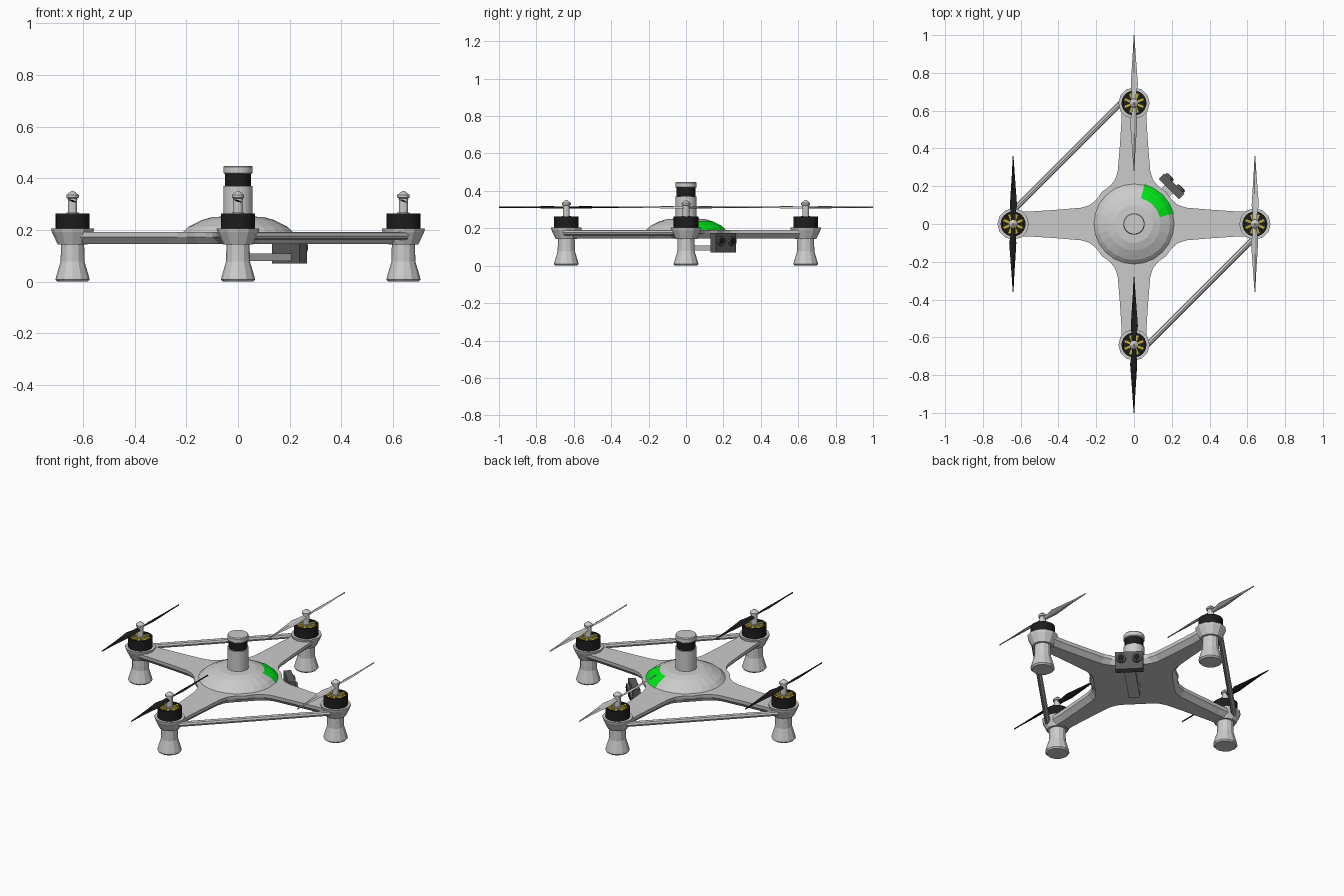
import bpy, bmesh, math
from mathutils import Vector, Matrix

if "Cube" in bpy.data.objects:
    bpy.data.objects.remove(bpy.data.objects["Cube"])


def material(name, rgb):
    m = bpy.data.materials.new(name)
    m.diffuse_color = (*rgb, 1)
    m.use_nodes = True
    m.node_tree.nodes["Principled BSDF"].inputs["Base Color"].default_value = m.diffuse_color
    return m


BLACK = material("black", (0.012, 0.012, 0.012))
YELLOW = material("copper_yellow", (0.55, 0.42, 0.03))
GREEN = material("green", (0.0, 0.8, 0.01))
DARK = material("dark_grey", (0.11, 0.11, 0.11))


def finish(bm, name, mat=None, matrix=None):
    bmesh.ops.recalc_face_normals(bm, faces=bm.faces)
    me = bpy.data.meshes.new(name)
    bm.to_mesh(me)
    bm.free()
    ob = bpy.data.objects.new(name, me)
    bpy.context.collection.objects.link(ob)
    if mat:
        me.materials.append(mat)
    if matrix:
        me.transform(matrix)
    return ob


def loft(name, loops, mat=None, matrix=None):
    """Skin a list of equal-length closed loops and cap both ends."""
    bm = bmesh.new()
    rings = [[bm.verts.new(p) for p in loop] for loop in loops]
    n = len(rings[0])
    for a, b in zip(rings, rings[1:]):
        for i in range(n):
            j = (i + 1) % n
            bm.faces.new((a[i], a[j], b[j], b[i]))
    bm.faces.new(rings[0])
    bm.faces.new(rings[-1])
    return finish(bm, name, mat, matrix)


def lathe(name, profile, sides, at=(0, 0), mat=None, matrix=None):
    """Turn (radius, z) points about a vertical axis."""
    loops = [[(at[0] + r * math.cos(2 * math.pi * i / sides),
               at[1] + r * math.sin(2 * math.pi * i / sides), z)
              for i in range(sides)] for r, z in profile]
    return loft(name, loops, mat, matrix)


def box(name, lo, hi, mat=None, matrix=None):
    loops = [[(lo[0], lo[1], z), (hi[0], lo[1], z), (hi[0], hi[1], z), (lo[0], hi[1], z)]
             for z in (lo[2], hi[2])]
    return loft(name, loops, mat, matrix)


# Cross-shaped body: one quarter outline of the +x arm, turned four times
ARM = [(0.64, 0.065), (0.55, 0.066), (0.40, 0.076), (0.28, 0.086),
       (0.235, 0.10), (0.20, 0.128), (0.17, 0.17)]


def outline(z, inset):
    half = [(x, w - inset) for x, w in ARM[:-1]]
    corner = (ARM[-1][0] - inset * 0.7,) * 2
    pts = []
    for k in range(4):
        rot = Matrix.Rotation(k * math.pi / 2, 3, 'Z')
        side = [(x, -w) for x, w in reversed(half)] + half + [corner]
        pts += [rot @ Vector((x, y, z)) for x, y in side]
    return pts


loft("body_cross", [outline(0.146, 0.028), outline(0.172, 0.002), outline(0.192, 0.0)])

# Hub dome with a green window on the camera side
dome = lathe("hub_dome", [(0.19, 0.15), (0.225, 0.18), (0.19, 0.213), (0.14, 0.238),
                          (0.10, 0.25), (0.05, 0.252)], 24)
window = bmesh.new()
grid = [[window.verts.new(((r + 0.002) * math.cos(math.radians(a)),
                           (r + 0.002) * math.sin(math.radians(a)), z + 0.002))
         for a in (15, 30, 45, 60, 75)]
        for r, z in ((0.225, 0.18), (0.19, 0.213), (0.14, 0.238))]
for a, b in zip(grid, grid[1:]):
    for i in range(4):
        window.faces.new((a[i], a[i + 1], b[i + 1], b[i]))
finish(window, "green_window", GREEN)

# Sensor tower
lathe("tower_base", [(0.057, 0.24), (0.057, 0.37)], 24)
lathe("tower_band", [(0.05, 0.365), (0.05, 0.42)], 24, mat=BLACK)
lathe("tower_cap", [(0.052, 0.417), (0.057, 0.421), (0.057, 0.443), (0.053, 0.448)], 24)

# Propeller stations: distance, leading edge, trailing edge
BLADE = [(0.0, 0.012, 0.012), (0.05, 0.013, 0.014), (0.10, 0.022, 0.018),
         (0.16, 0.017, 0.014), (0.26, 0.009, 0.007), (0.36, 0.002, 0.002)]


def blade_loops(sign):
    loops = []
    for d, lead, trail in BLADE:
        tilt = 0.45 * (1 - d / 0.45)
        ring = [(lead, 0), (0, 0.004), (-trail, 0), (0, -0.004)]
        loops.append([(sign * (u * math.cos(tilt) - v * math.sin(tilt)), sign * d,
                       0.312 + u * math.sin(tilt) + v * math.cos(tilt)) for u, v in ring])
    return loops


# Motor pods at the four arm ends
PODS = [("front", 0, -0.64, BLACK), ("right", 0.64, 0, None),
        ("back", 0, 0.64, None), ("left", -0.64, 0, BLACK)]
for side, x, y, prop_mat in PODS:
    at = (x, y)
    move = Matrix.Translation((x, y, 0))
    lathe(side + "_arm_end", [(0.057, 0.143), (0.08, 0.192), (0.083, 0.205)], 12, at)
    lathe(side + "_leg", [(0.058, 0.0), (0.066, 0.008), (0.064, 0.018), (0.046, 0.078),
                          (0.045, 0.15)], 12, at)
    # Black bell with an open top showing the coils
    lathe(side + "_motor", [(0.066, 0.203), (0.066, 0.263), (0.054, 0.263), (0.054, 0.25),
                            (0.01, 0.25)], 24, at, BLACK)
    for i in range(8):
        turn = move @ Matrix.Rotation(i * math.pi / 4 + math.pi / 8, 4, 'Z')
        box(f"{side}_coil_{i}", (0.022, -0.008, 0.245), (0.054, 0.008, 0.262), YELLOW, turn)
    lathe(side + "_motor_shaft", [(0.024, 0.245), (0.024, 0.267), (0.018, 0.267), (0.018, 0.322),
                                  (0.024, 0.325), (0.024, 0.335), (0.004, 0.351)], 12, at)
    for n, sign in (("a", 1), ("b", -1)):
        loft(f"{side}_propeller_blade_{n}", blade_loops(sign), prop_mat, move)

# Two diagonal braces between neighbouring arm ends
for name, s in (("back_left_brace", 1), ("front_right_brace", -1)):
    a, b = Vector((-0.65 * s, 0.06 * s, 0.177)), Vector((-0.06 * s, 0.65 * s, 0.177))
    d = b - a
    lathe(name, [(0.015, 0), (0.015, d.length)], 8,
          matrix=Matrix.Translation(a) @ d.to_track_quat('Z', 'Y').to_matrix().to_4x4())

# Twin-lens camera hung under the body, pointing along the +x +y diagonal
diag = Matrix.Rotation(math.pi / 4, 4, 'Z')
box("camera_hanger", (-0.03, -0.03, 0.08), (0.02, 0.03, 0.15), None, diag)
box("camera_bracket", (-0.03, -0.03, 0.08), (0.265, 0.03, 0.108), None, diag)
box("camera_body", (0.262, -0.075, 0.07), (0.302, 0.075, 0.176), DARK, diag)
for n, y in (("a", -0.042), ("b", 0.042)):
    face = diag @ Matrix.Translation((0.298, y, 0.132)) @ Matrix.Rotation(math.pi / 2, 4, 'Y')
    lathe("camera_barrel_" + n, [(0.026, 0), (0.026, 0.018)], 12, mat=DARK, matrix=face)
    lathe("camera_lens_" + n, [(0.018, 0.01), (0.018, 0.02)], 12, mat=BLACK, matrix=face)
